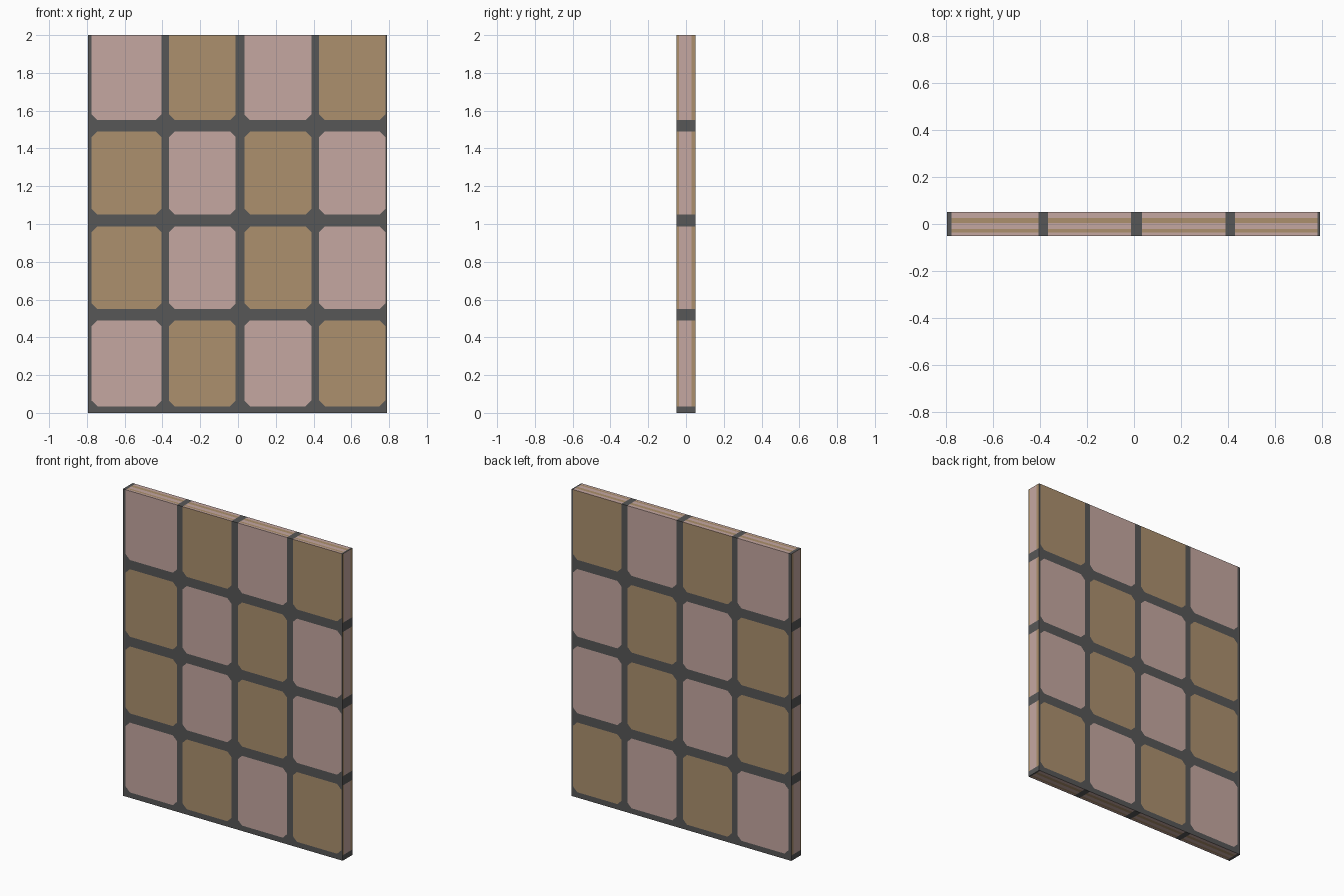
import bpy, bmesh
from mathutils import Vector

if "Cube" in bpy.data.objects:
    bpy.data.objects.remove(bpy.data.objects["Cube"])

L, R, H, D = -0.795, 0.79, 2.0, 0.05          # panel extents
COLS = [(-0.775, -0.405), (-0.365, -0.012), (0.034, 0.388), (0.43, 0.78)]
ROWS = [(0.035, 0.49), (0.55, 0.987), (1.05, 1.49), (1.55, 2.1)]
CH = 0.03                                     # clipped tile corners
TOP_STRIPES = [(-0.036, -0.022), (0.004, 0.026)]
SIDE_STRIPES = [(-0.051, -0.037), (0.028, 0.051)]


def material(name, rgb):
    m = bpy.data.materials.new(name)
    m.diffuse_color = (*rgb, 1)
    m.use_nodes = True
    m.node_tree.nodes["Principled BSDF"].inputs["Base Color"].default_value = m.diffuse_color
    return m


MATS = [material("grout_grey", (0.095, 0.095, 0.095)),
        material("tile_pink", (0.56, 0.39, 0.355)),
        material("tile_tan", (0.415, 0.28, 0.155))]

# Crack junctions: front (x, z) and back (x, z)
P = {
    "tl": (L, H, L, H), "tr": (R, H, R, H), "bl": (L, 0, L, 0), "br": (R, 0, R, 0),
    "top1": (-0.08, H, -0.10, H), "top2": (0.41, H, 0.60, H),
    "left_hi": (L, 1.825, L, 1.726), "left_lo": (L, 0.87, L, 0.847),
    "j1": (-0.075, 1.735, -0.086, 1.633), "j2": (-0.14, 1.50, -0.14, 1.40),
    "j3": (-0.14, 1.33, -0.14, 1.283), "j4": (0.715, 0.36, 0.674, 0.352),
    "right": (R, 0.36, R, 0.348), "bot": (0.28, 0, 0.275, 0),
    "c1": (L, 0.05, L, 0.098), "c2": (-0.74, 0, -0.68, 0),
}
PIECES = {
    "upper_left_shard": "left_hi j2 j1 top1 tl",
    "top_shard": "j1 top2 top1",
    "left_shard": "left_lo j3 j2 left_hi",
    "right_shard": "j3 j4 right tr top2 j1 j2",
    "lower_left_shard": "c2 bot j4 j3 left_lo c1",
    "lower_right_shard": "bot br right j4",
    "corner_chip": "bl c2 c1",
}


def bisect(bm, co, no, faces=None):
    faces = list(bm.faces) if faces is None else faces
    geom = set(faces)
    for f in faces:
        geom.update(f.edges)
        geom.update(f.verts)
    if geom:
        bmesh.ops.bisect_plane(bm, geom=list(geom), dist=1e-5, plane_co=co, plane_no=no)


def inside(v, spans):
    return next((i for i, (a, b) in enumerate(spans) if a < v < b), None)


def choose(f):
    c, n = f.calc_center_median(), f.normal
    i, j = inside(c.x, COLS), inside(c.z, ROWS)
    if abs(n.y) > 0.95 and abs(abs(c.y) - D) < 1e-4:      # front and back tiles
        if i is None or j is None:
            return 0
        dx = min(c.x - COLS[i][0], COLS[i][1] - c.x)
        dz = min(c.z - ROWS[j][0], ROWS[j][1] - c.z)
        if dx + dz < CH:
            return 0
        return 1 + (i + (j in (1, 2))) % 2
    if min(abs(c.z), abs(c.z - H)) < 1e-4:                # top and bottom edges
        return 0 if i is None else 1 + (inside(c.y, TOP_STRIPES) is not None)
    if min(abs(c.x - L), abs(c.x - R)) < 1e-4:            # left and right edges
        return 0 if j is None else 1 + (inside(c.y, SIDE_STRIPES) is not None)
    return 0                                              # inside the cracks


def shard(name, keys):
    bm = bmesh.new()
    pts = [P[k] for k in keys.split()]
    front = [bm.verts.new((p[0], -D, p[1])) for p in pts]
    back = [bm.verts.new((p[2], D, p[3])) for p in pts]
    bm.faces.new(front)
    bm.faces.new(back[::-1])
    for a in range(len(pts)):
        b = (a + 1) % len(pts)
        bm.faces.new((front[b], front[a], back[a], back[b]))
    bmesh.ops.recalc_face_normals(bm, faces=bm.faces)
    # tile outlines, with extra cuts for the clipped corners
    for axis, spans in ((0, COLS), (2, ROWS)):
        no = Vector([float(k == axis) for k in range(3)])
        for a, b in spans:
            for v in (a, a + CH, b - CH, b):
                bisect(bm, no * v, no)
    # coloured layers along the panel's edges
    for a, b in TOP_STRIPES + SIDE_STRIPES:
        for y in (a, b):
            bisect(bm, (0, y, 0), (0, 1, 0))
    # diagonal split of every tile corner
    for xs in COLS:
        for zs in ROWS:
            for x, sx in ((xs[0], 1), (xs[1], -1)):
                for z, sz in ((zs[0], 1), (zs[1], -1)):
                    bm.normal_update()
                    hit = []
                    for f in bm.faces:
                        c = f.calc_center_median()
                        if (abs(abs(c.y) - D) < 1e-4 and abs(f.normal.y) > 0.95
                                and 0 < (c.x - x) * sx < CH and 0 < (c.z - z) * sz < CH):
                            hit.append(f)
                    bisect(bm, (x + sx * CH, 0, z), (sx, 0, sz), hit)
    bm.normal_update()
    for f in bm.faces:
        f.material_index = choose(f)
    me = bpy.data.meshes.new(name)
    bm.to_mesh(me)
    bm.free()
    for m in MATS:
        me.materials.append(m)
    bpy.context.collection.objects.link(bpy.data.objects.new(name, me))


for name, keys in PIECES.items():
    shard(name, keys)
